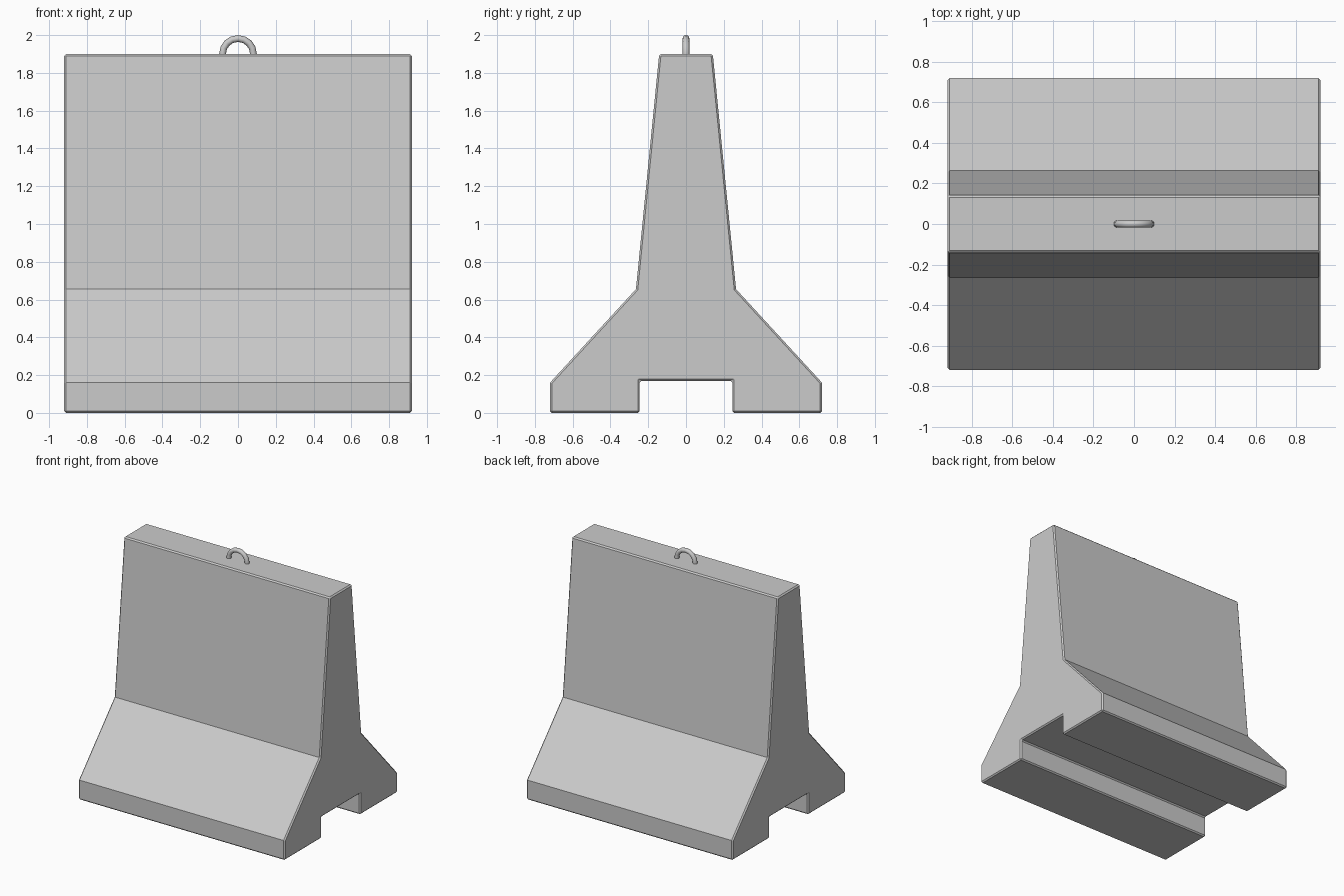
import bpy, bmesh, math

if "Cube" in bpy.data.objects:
    bpy.data.objects.remove(bpy.data.objects["Cube"])

# Concrete body: half cross-section (y, z), mirrored and extruded along x
HALF_LENGTH = 0.92
half = [(0.245, 0.17), (0.245, 0), (0.72, 0), (0.72, 0.16), (0.265, 0.655), (0.142, 1.9)]
profile = half + [(-y, z) for y, z in reversed(half)]

bm = bmesh.new()
face = bm.faces.new([bm.verts.new((-HALF_LENGTH, y, z)) for y, z in profile])
res = bmesh.ops.extrude_face_region(bm, geom=[face])
verts = [g for g in res["geom"] if isinstance(g, bmesh.types.BMVert)]
bmesh.ops.translate(bm, vec=(2 * HALF_LENGTH, 0, 0), verts=verts)
bmesh.ops.recalc_face_normals(bm, faces=bm.faces)
mesh = bpy.data.meshes.new("barrier_body")
bm.to_mesh(mesh)
bm.free()
body = bpy.data.objects.new("barrier_body", mesh)
bpy.context.collection.objects.link(body)

# Small chamfer on the square corners only
bevel = body.modifiers.new("chamfer", "BEVEL")
bevel.width = 0.01
bevel.segments = 1
bevel.limit_method = "ANGLE"
bevel.angle_limit = math.radians(60)

# Lifting ring, lower half set into the concrete
bpy.ops.mesh.primitive_torus_add(
    major_radius=0.082, minor_radius=0.018, major_segments=16, minor_segments=12,
    location=(0, 0, 1.9), rotation=(math.pi / 2, 0, 0))
ring = bpy.context.object
ring.name = "lifting_ring"
bpy.ops.object.shade_smooth_by_angle(angle=math.radians(40))
